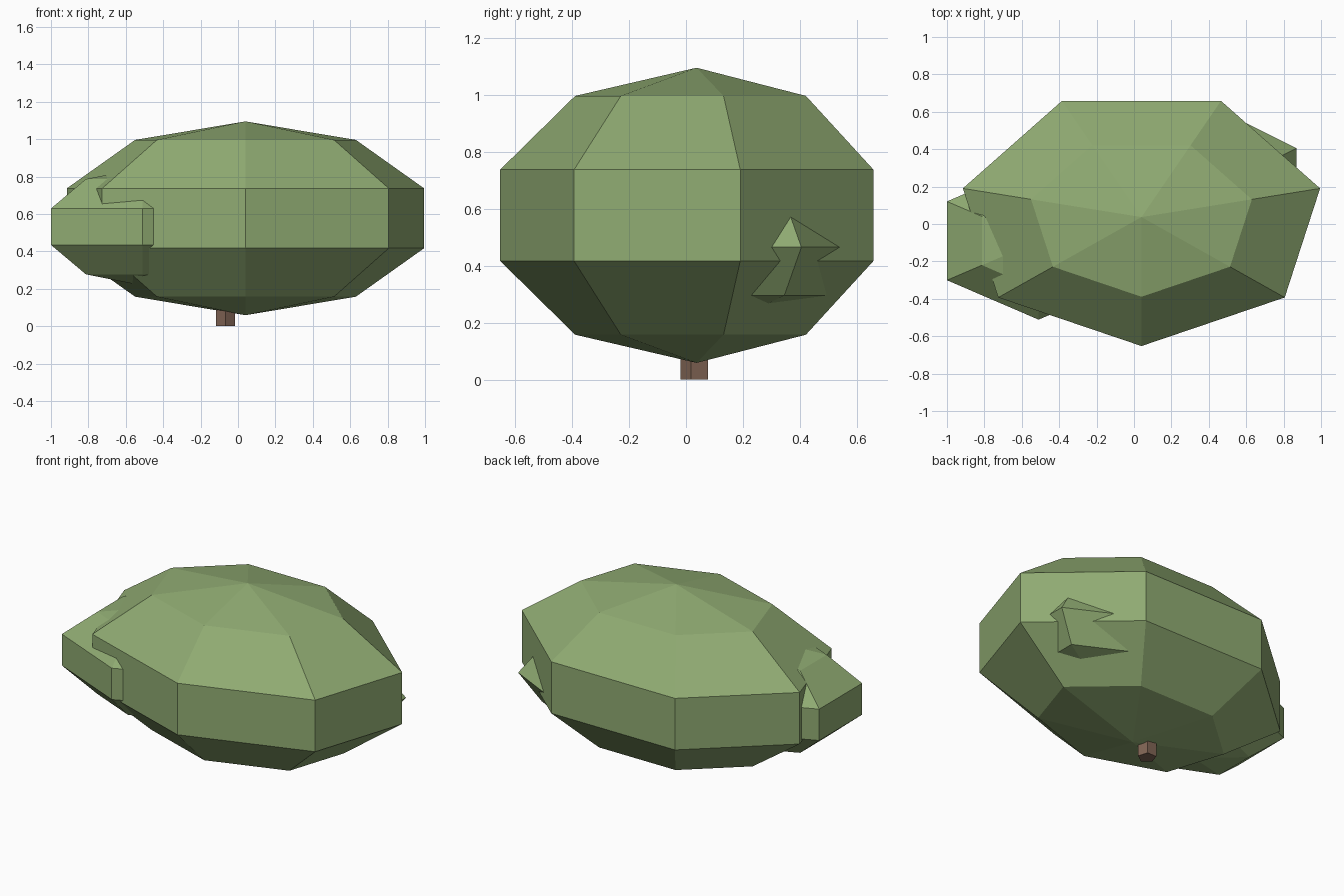
import bpy, bmesh
from math import sin, cos, pi

if "Cube" in bpy.data.objects:
    bpy.data.objects.remove(bpy.data.objects["Cube"])


def material(name, rgb):
    m = bpy.data.materials.new(name)
    m.diffuse_color = (*rgb, 1)
    m.use_nodes = True
    m.node_tree.nodes["Principled BSDF"].inputs["Base Color"].default_value = m.diffuse_color
    return m


leaf = material("leaf_green", (0.28, 0.41, 0.17))
bark = material("bark_brown", (0.22, 0.13, 0.09))


def finish(bm, name, mat):
    bmesh.ops.recalc_face_normals(bm, faces=bm.faces)
    me = bpy.data.meshes.new(name)
    bm.to_mesh(me)
    bm.free()
    me.materials.append(mat)
    ob = bpy.data.objects.new(name, me)
    bpy.context.collection.objects.link(ob)
    return ob


def ring(bm, c, rx, ry, z, n):
    # polygon ring whose first corner points to the front (-y)
    return [bm.verts.new((c[0] + rx * sin(2 * pi * k / n),
                          c[1] - ry * cos(2 * pi * k / n), z)) for k in range(n)]


def bridge(bm, a, b):
    n = len(a)
    for k in range(n):
        bm.faces.new((a[k], a[(k + 1) % n], b[(k + 1) % n], b[k]))


def clump(name, c, r, segs, rings):
    # low-poly ellipsoid
    bm = bmesh.new()
    bands = []
    for i in range(1, rings):
        t = pi * i / rings
        bands.append(ring(bm, c, r[0] * sin(t), r[1] * sin(t), c[2] - r[2] * cos(t), segs))
    for a, b in zip(bands, bands[1:]):
        bridge(bm, a, b)
    for band, s in ((bands[0], -1), (bands[-1], 1)):
        pole = bm.verts.new((c[0], c[1], c[2] + s * r[2]))
        for k in range(segs):
            bm.faces.new((band[k], band[(k + 1) % segs], pole))
    return finish(bm, name, leaf)


# foliage
clump("main_foliage", (0.04, 0.037, 0.577), (1.03, 0.725, 0.518), 7, 5)
clump("left_foliage", (-0.51, -0.09, 0.532), (0.595, 0.443, 0.315), 6, 5)
clump("right_foliage", (0.457, 0.20, 0.465), (0.477, 0.41, 0.24), 6, 4)

# five-sided trunk
bm = bmesh.new()
low = ring(bm, (-0.067, 0.034), 0.054, 0.054, 0.0, 5)
top = ring(bm, (-0.067, 0.034), 0.054, 0.054, 0.3, 5)
bridge(bm, low, top)
bm.faces.new(low)
bm.faces.new(top)
finish(bm, "trunk", bark)
